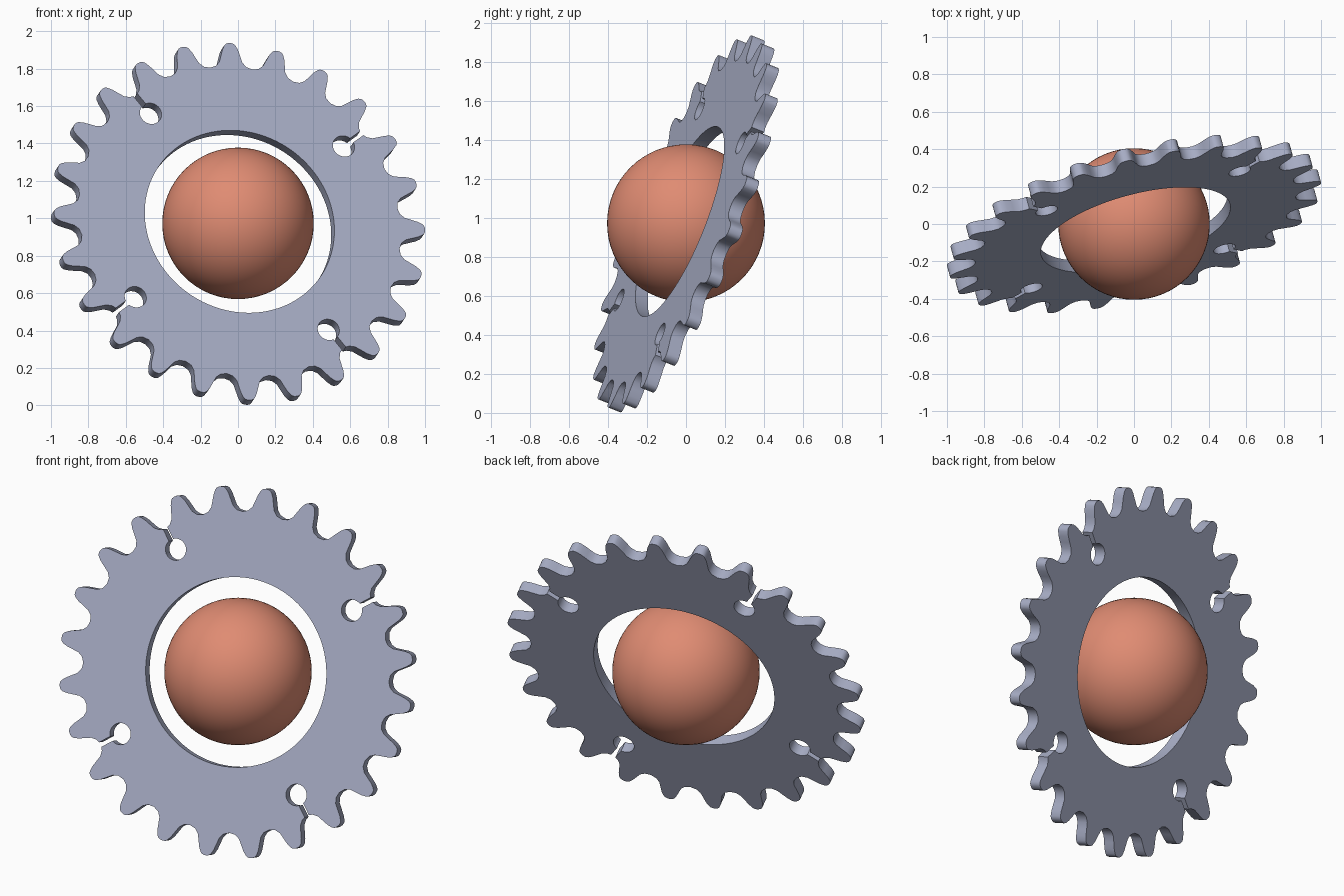
import bpy, math
from mathutils import Matrix, Vector

if "Cube" in bpy.data.objects:
    bpy.data.objects.remove(bpy.data.objects["Cube"])

CENTRE = Vector((0, 0, 0.97))
TEETH, THICK = 24, 0.07


def material(name, rgb):
    m = bpy.data.materials.new(name)
    m.diffuse_color = (*rgb, 1)
    m.use_nodes = True
    m.node_tree.nodes["Principled BSDF"].inputs["Base Color"].default_value = m.diffuse_color
    return m


steel = material("blue grey", (0.39, 0.42, 0.56))
clay = material("clay orange", (0.74, 0.26, 0.17))


def polar(r, t, angle):
    """Point at radius r along angle, shifted sideways by t."""
    c, s = math.cos(angle), math.sin(angle)
    return (r * c - t * s, r * s + t * c)


# Half a tooth: radius, sideways half-width
half = [(0.89, 0.083), (0.915, 0.063), (0.95, 0.053), (0.985, 0.043),
        (1.010, 0.031), (1.020, 0.021), (1.024, 0.008)]
tooth = [(r, -t) for r, t in half] + half[::-1]

# Gear outline, with a keyhole slot in every sixth valley
outline = []
for i in range(TEETH):
    a = math.radians(3 + 15 * i)
    outline += [polar(r, t, a) for r, t in tooth]
    v = a + math.radians(7.5)
    if i % 6 == 2:
        hole_r, hole_c, slit = 0.06, 0.755, 0.014
        start = math.asin(slit / hole_r)
        outline.append(polar(0.886, -slit, v))
        for k in range(29):
            b = -start - (2 * math.pi - 2 * start) * k / 28
            outline.append(polar(hole_c + hole_r * math.cos(b), hole_r * math.sin(b), v))
        outline.append(polar(0.886, slit, v))
    else:
        outline.append(polar(0.885, 0, v))

bore = [polar(0.523, 0, 2 * math.pi * k / 128) for k in range(128)]

# Gear ring: filled and extruded flat profile
curve = bpy.data.curves.new("gear_ring", 'CURVE')
curve.dimensions = '2D'
curve.fill_mode = 'BOTH'
curve.extrude = THICK / 2
for pts in (outline, bore):
    s = curve.splines.new('POLY')
    s.points.add(len(pts) - 1)
    for p, (x, y) in zip(s.points, pts):
        p.co = (x, y, 0, 1)
    s.use_cyclic_u = True
gear = bpy.data.objects.new("gear_ring", curve)
bpy.context.collection.objects.link(gear)
curve.materials.append(steel)
bpy.context.view_layer.objects.active = gear
gear.select_set(True)
bpy.ops.object.convert(target='MESH')
gear = bpy.context.object
bpy.ops.object.shade_smooth_by_angle(angle=math.radians(35))

# Tilt the ring: its face looks forward, up and a little right
n = Vector((0.245, -0.90, 0.36)).normalized()
e1 = (Vector((1, 0, 0)) - n * n.x).normalized()
e2 = n.cross(e1)
gear.matrix_world = Matrix.Translation(CENTRE) @ Matrix((e1, e2, n)).transposed().to_4x4()

# Central ball
bpy.ops.mesh.primitive_uv_sphere_add(segments=64, ring_count=32, radius=0.405,
                                     location=CENTRE + Vector((0, 0, 0.003)))
ball = bpy.context.object
ball.name = "centre_ball"
ball.data.materials.append(clay)
bpy.ops.object.shade_smooth()
